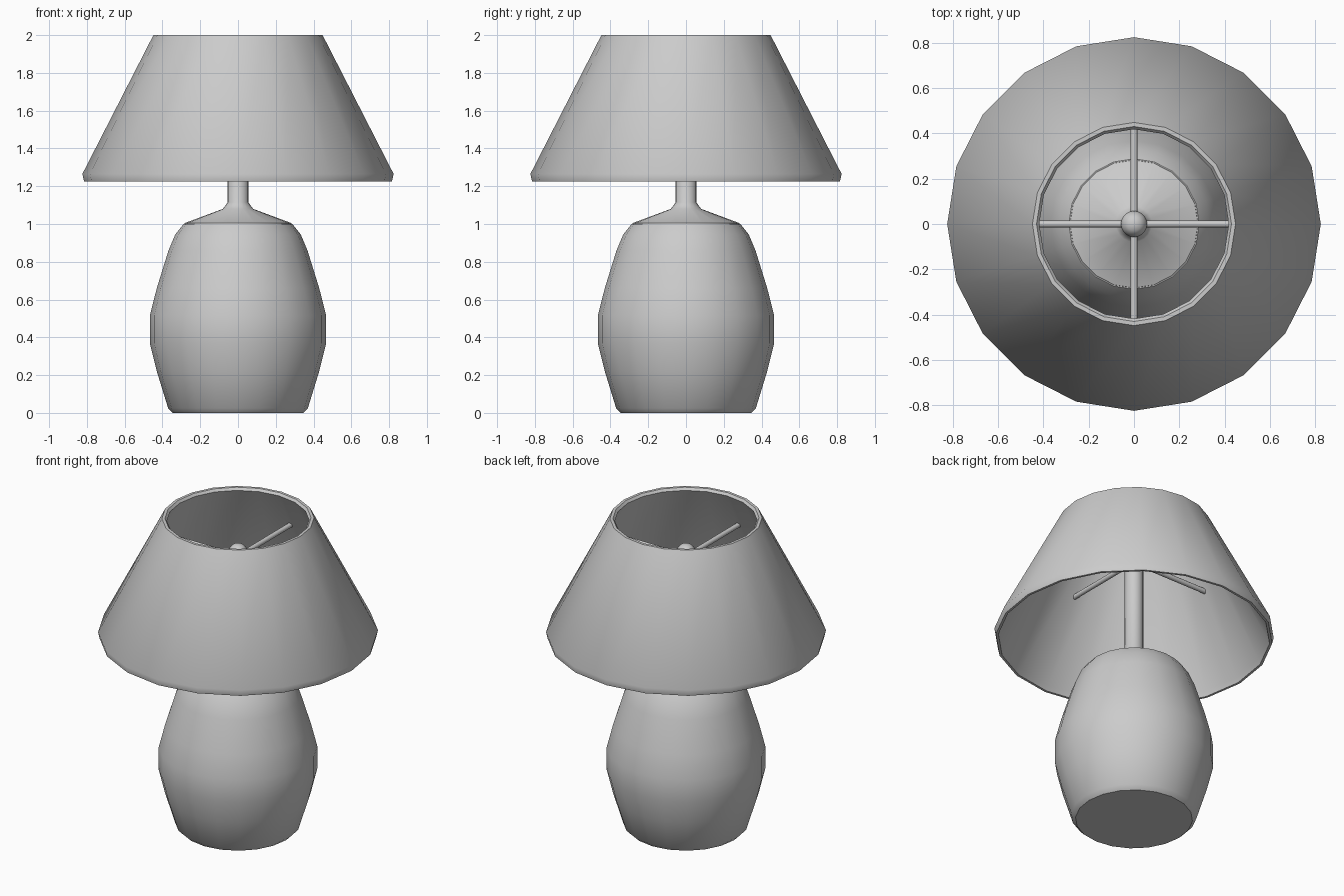
import bpy
import math
from mathutils import Vector

if "Cube" in bpy.data.objects:
    bpy.data.objects.remove(bpy.data.objects["Cube"])

SIDES = 20


def lathe(name, profile, closed=False, sides=SIDES, angle=40):
    """Revolve (radius, height) points around z; radius 0 becomes a pole."""
    verts, rings, faces = [], [], []
    for r, z in profile:
        start = len(verts)
        count = 1 if r == 0 else sides
        for i in range(count):
            a = 2 * math.pi * i / sides
            verts.append((r * math.cos(a), r * math.sin(a), z))
        rings.append([start + i % count for i in range(sides)])
    pairs = list(zip(rings, rings[1:]))
    if closed:
        pairs.append((rings[-1], rings[0]))
    for low, high in pairs:
        for i in range(sides):
            j = (i + 1) % sides
            quad = [low[i], low[j], high[j], high[i]]
            faces.append(list(dict.fromkeys(quad)))
    mesh = bpy.data.meshes.new(name)
    mesh.from_pydata(verts, [], faces)
    obj = bpy.data.objects.new(name, mesh)
    bpy.context.collection.objects.link(obj)
    smooth(obj, angle)
    return obj


def smooth(obj, angle=40):
    bpy.ops.object.select_all(action='DESELECT')
    obj.select_set(True)
    bpy.context.view_layer.objects.active = obj
    bpy.ops.object.shade_smooth_by_angle(angle=math.radians(angle))


# Rounded pot body
lathe("base_body", [(0, 0), (0.345, 0), (0.37, 0.025), (0.43, 0.22), (0.467, 0.37),
                    (0.467, 0.515), (0.43, 0.66 + 0.0), (0.368, 0.86), (0.332, 0.945),
                    (0.288, 1.0), (0, 1.0)])

# Flared cap and stem, ending in a domed finial
lathe("cap_and_stem", [(0, 0.995), (0.284, 0.995), (0.282, 1.005), (0.08, 1.08),
                       (0.055, 1.115), (0.055, 1.73), (0.058, 1.775),
                       (0.05, 1.805), (0.03, 1.825), (0, 1.832)])

# Thin conical shade with rounded rims
lathe("shade", [(0.815, 1.225), (0.824, 1.265), (0.453, 1.99), (0.448, 2.0),
                (0.43, 2.0), (0.418, 1.985), (0.79, 1.258), (0.80, 1.225)], closed=True)

# Four arms joining the stem to the shade
for k, side in enumerate(("right", "back", "left", "front")):
    direction = Vector((math.cos(k * math.pi / 2), math.sin(k * math.pi / 2), 0))
    bpy.ops.mesh.primitive_cylinder_add(
        vertices=12, radius=0.0155, depth=0.53,
        location=direction * 0.295 + Vector((0, 0, 1.75)),
        rotation=direction.to_track_quat('Z', 'Y').to_euler())
    arm = bpy.context.object
    arm.name = "shade_arm_" + side
    smooth(arm)
